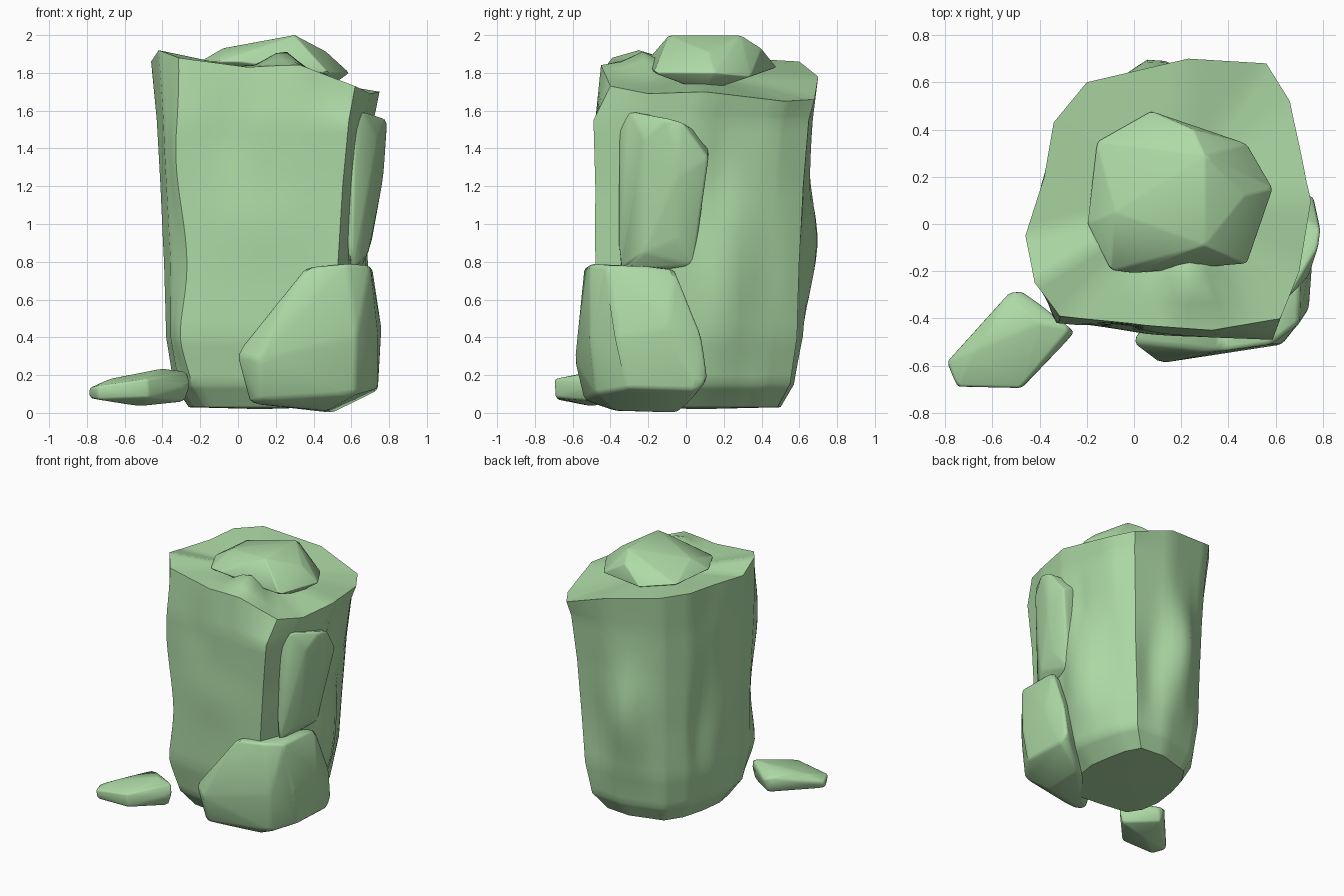
import bpy, bmesh, math
from mathutils import Vector

moss = bpy.data.materials.new("moss_stone")
moss.diffuse_color = (0.42, 0.70, 0.38, 1)


def finish(bm, name, angle):
    bmesh.ops.recalc_face_normals(bm, faces=bm.faces[:])
    me = bpy.data.meshes.new(name)
    bm.to_mesh(me)
    bm.free()
    me.materials.append(moss)
    ob = bpy.data.objects.new(name, me)
    bpy.context.collection.objects.link(ob)
    bpy.ops.object.select_all(action='DESELECT')
    ob.select_set(True)
    bpy.context.view_layer.objects.active = ob
    bpy.ops.object.shade_smooth_by_angle(angle=math.radians(angle))
    return ob


def boulder(name, pts, soft=0.015):
    """Chiselled stone: convex hull of corner points with worn edges."""
    bm = bmesh.new()
    for p in pts:
        bm.verts.new(p)
    bmesh.ops.convex_hull(bm, input=bm.verts[:])
    loose = [v for v in bm.verts if not v.link_faces]
    bmesh.ops.delete(bm, geom=loose, context='VERTS')
    bmesh.ops.dissolve_limit(bm, angle_limit=math.radians(6),
                             verts=bm.verts[:], edges=bm.edges[:])
    bmesh.ops.bevel(bm, geom=bm.edges[:], offset=soft, segments=2,
                    profile=0.5, affect='EDGES', clamp_overlap=True)
    return finish(bm, name, 60)


# Pillar: rim outline carried down through levels given as bounds
rim = [(-0.46, -0.05, 1.86), (-0.42, -0.25, 1.92), (-0.31, -0.39, 1.88),
       (0.05, -0.43, 1.83), (0.33, -0.45, 1.84), (0.61, -0.46, 1.73),
       (0.70, -0.20, 1.69), (0.75, 0.10, 1.70), (0.66, 0.52, 1.65),
       (0.56, 0.68, 1.66), (0.23, 0.70, 1.78), (-0.20, 0.60, 1.86),
       (-0.34, 0.43, 1.87), (-0.42, 0.20, 1.85)]
chips = {5: (0.62, -0.40, 1.73), 13: (-0.38, 0.20, 1.86)}  # broken rim corners
levels = [  # z, x min, x max, y min, y max
    (0.03, -0.26, 0.45, -0.34, 0.50), (0.15, -0.34, 0.57, -0.43, 0.57),
    (0.40, -0.38, 0.62, -0.48, 0.61), (0.80, -0.39, 0.65, -0.48, 0.62),
    (1.20, -0.41, 0.68, -0.48, 0.64), (1.55, -0.43, 0.72, -0.49, 0.67)]
bm = bmesh.new()
rings = []
for z, x0, x1, y0, y1 in levels:
    rings.append([bm.verts.new((x0 + (x + 0.46) / 1.21 * (x1 - x0),
                                y0 + (y + 0.46) / 1.16 * (y1 - y0), z))
                  for x, y, _ in rim])
rings.append([bm.verts.new(chips.get(i, p)) for i, p in enumerate(rim)])
n = len(rim)
for a, b in zip(rings, rings[1:]):
    for i in range(n):
        j = (i + 1) % n
        bm.faces.new((a[i], a[j], b[j], b[i]))
for ring, c in ((rings[0], (0.12, 0.08, 0.02)), (rings[-1], (0.15, 0.1, 1.8))):
    v = bm.verts.new(c)
    for i in range(n):
        bm.faces.new((ring[i], ring[(i + 1) % n], v))
bmesh.ops.recalc_face_normals(bm, faces=bm.faces[:])
bmesh.ops.subdivide_edges(bm, edges=bm.edges[:], cuts=4, use_grid_fill=True)

# Bulges and hollows in the pillar: centre, radii, direction of push
bumps = [
    # back
    ((0.06, 0.60, 0.88), (0.14, 0.3, 0.38), (0, 0.11, 0)),
    ((0.34, 0.64, 0.60), (0.09, 0.2, 0.35), (0, -0.03, 0)),
    # right
    ((0.62, 0.20, 0.62), (0.25, 0.15, 0.42), (0.08, 0, 0)),
    ((0.66, 0.17, 1.28), (0.2, 0.07, 0.25), (-0.04, 0, 0)),
    ((0.64, 0.43, 0.85), (0.2, 0.07, 0.45), (-0.02, 0, 0)),
    # left
    ((-0.40, 0.05, 0.85), (0.2, 0.09, 0.28), (-0.02, 0, 0)),
    ((-0.36, 0.28, 0.75), (0.2, 0.08, 0.35), (0.03, 0, 0)),
    # front left edge and front face
    ((-0.26, -0.41, 1.35), (0.12, 0.12, 0.36), (-0.05, 0, 0)),
    ((-0.26, -0.41, 0.40), (0.12, 0.12, 0.25), (-0.05, 0, 0)),
    ((-0.05, -0.48, 1.50), (0.10, 0.15, 0.22), (0, 0.025, 0)),
    ((0.10, -0.48, 1.00), (0.25, 0.15, 0.20), (0, -0.015, 0)),
    # crest in front of the cap
    ((0.24, -0.22, 1.82), (0.13, 0.12, 0.11), (0, 0, 0.09))]
for v in bm.verts:
    shift = Vector()
    for c, r, d in bumps:
        q = sum(((v.co[k] - c[k]) / r[k]) ** 2 for k in range(3))
        shift += Vector(d) * math.exp(-q)
    v.co += shift
finish(bm, "rock_pillar", 40)

# Cap stone
boulder("cap_stone", [
    (-0.20, 0.00, 1.86), (-0.16, 0.35, 1.86), (0.07, 0.48, 1.83),
    (0.48, 0.34, 1.78), (0.59, 0.15, 1.80), (0.48, -0.17, 1.80),
    (0.20, -0.17, 1.88), (0.00, -0.21, 1.86), (-0.10, -0.20, 1.86),
    (-0.08, 0.05, 1.93), (0.05, 0.32, 1.93), (0.30, -0.09, 2.0),
    (0.30, 0.29, 2.0), (0.25, 0.40, 1.93), (0.47, 0.12, 1.91),
    (0.15, 0.1, 1.70), (0.45, 0.1, 1.70)], 0.008)

# Slab leaning on the right side
boulder("side_slab", [
    (0.60, -0.36, 0.75), (0.62, -0.36, 1.50), (0.66, -0.30, 1.60),
    (0.78, -0.10, 1.56), (0.79, -0.02, 1.54), (0.76, 0.12, 1.35),
    (0.77, -0.05, 1.25), (0.71, -0.05, 0.92), (0.66, 0.04, 0.78),
    (0.69, -0.22, 0.85), (0.55, -0.30, 1.2), (0.55, 0.12, 1.45),
    (0.55, 0.03, 0.72), (0.74, -0.22, 1.45)], 0.015)

# Large stone at the front right corner
boulder("corner_boulder", [
    (0.36, -0.54, 0.77), (0.58, -0.51, 0.79), (0.70, -0.42, 0.78),
    (0.71, -0.06, 0.77), (0.35, -0.20, 0.70), (-0.01, -0.50, 0.31),
    (0.11, -0.59, 0.28), (0.18, -0.57, 0.44), (0.06, -0.48, 0.05),
    (0.12, -0.54, 0.07), (0.47, -0.38, 0.01), (0.50, -0.03, 0.0),
    (0.74, 0.06, 0.12), (0.72, 0.12, 0.18), (0.73, 0.09, 0.40),
    (0.76, -0.10, 0.45), (0.74, -0.30, 0.13), (0.74, -0.36, 0.40),
    (0.62, -0.48, 0.10), (0.63, -0.51, 0.40), (0.2, -0.2, 0.1)], 0.02)

# Small loose stone at the front left
boulder("loose_stone", [
    (-0.79, -0.58, 0.13), (-0.79, -0.59, 0.08), (-0.53, -0.29, 0.20),
    (-0.47, -0.285, 0.17), (-0.50, -0.30, 0.08), (-0.27, -0.44, 0.22),
    (-0.25, -0.46, 0.15), (-0.28, -0.46, 0.06), (-0.48, -0.695, 0.18),
    (-0.47, -0.69, 0.08), (-0.75, -0.69, 0.14), (-0.74, -0.68, 0.07),
    (-0.68, -0.54, 0.18), (-0.40, -0.42, 0.235), (-0.52, -0.50, 0.035)], 0.012)
